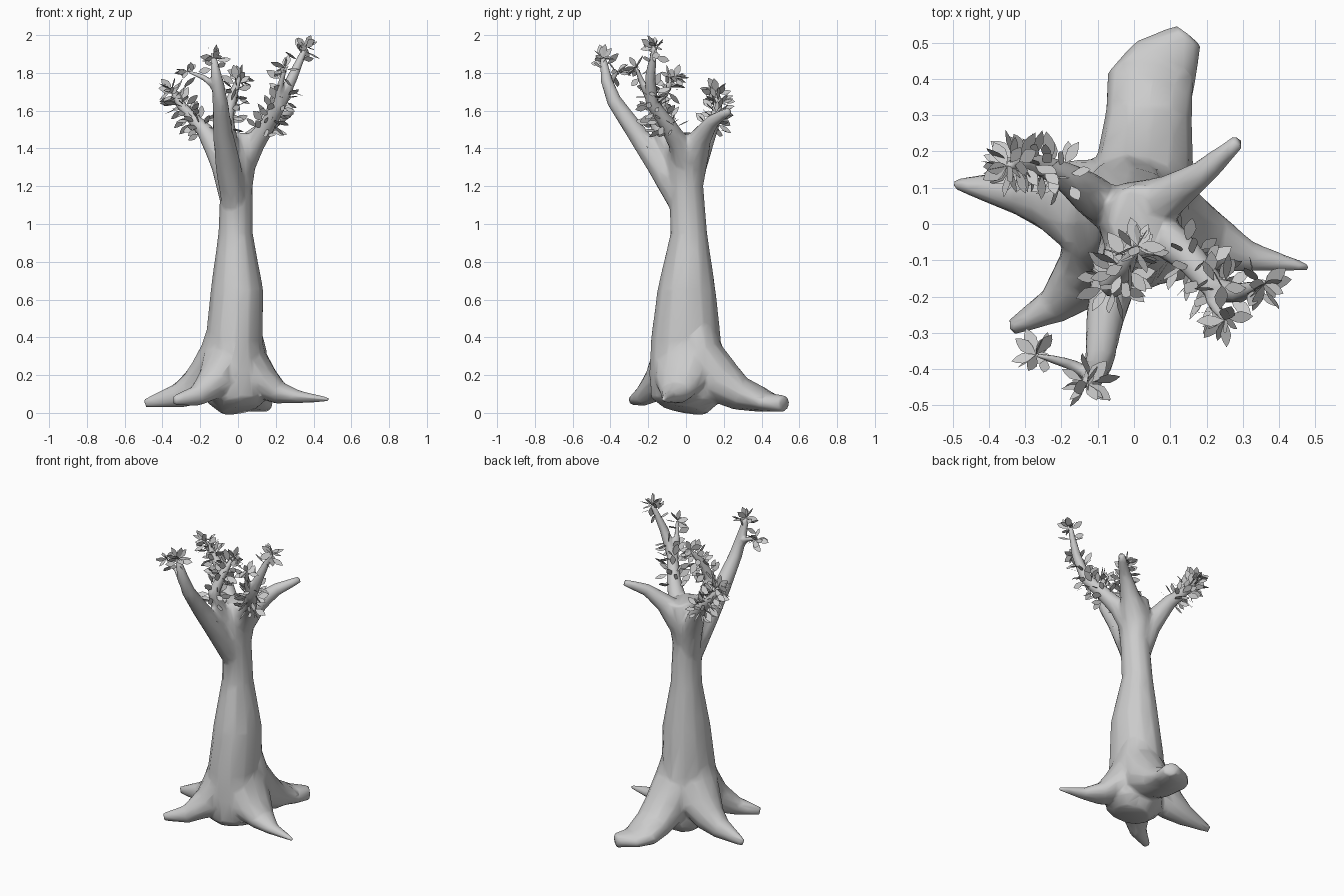
import bpy, bmesh, math, random
from mathutils import Vector

if "Cube" in bpy.data.objects:
    bpy.data.objects.remove(bpy.data.objects["Cube"])
random.seed(7)
Y, Z = Vector((0, 1, 0)), Vector((0, 0, 1))
wood = bmesh.new()


def tube(pts, ref, n=12):
    """Loft elliptical rings along pts = (x, y, z, half width, half height)."""
    c = [Vector(p[:3]) for p in pts]
    rings = []
    for i, p in enumerate(pts):
        t = (c[min(i + 1, len(c) - 1)] - c[max(i - 1, 0)]).normalized()
        side = ref.cross(t).normalized()
        up = t.cross(side)
        ring = []
        for k in range(n):
            a = 2 * math.pi * k / n
            ring.append(wood.verts.new(c[i] + side * p[3] * math.cos(a) + up * p[4] * math.sin(a)))
        rings.append(ring)
    for r, s in zip(rings, rings[1:]):
        for k in range(n):
            wood.faces.new((r[k], r[(k + 1) % n], s[(k + 1) % n], s[k]))
    wood.faces.new(rings[0][::-1])
    wood.faces.new(rings[-1])


def limb(pts):
    tube([(*p, p[3]) for p in pts], Y, 10)


# trunk
tube([(.01, -.01, .015, .1, .12), (0, 0, .07, .165, .185), (-.01, 0, .22, .155, .195),
      (-.02, 0, .38, .152, .187), (-.005, .003, .65, .14, .155), (-.013, .015, .95, .092, .098),
      (-.008, .0, 1.2, .086, .092), (0, .005, 1.36, .098, .115), (.01, .01, 1.48, .08, .1)], Y)

# buttress roots: right, left, front left, back
tube([(.01, 0, .48, .1, .09), (.05, -.01, .29, .15, .1), (.12, -.03, .165, .14, .1),
      (.22, -.055, .105, .085, .06), (.32, -.09, .085, .042, .034), (.485, -.12, .07, .01, .012)], Z)
tube([(-.05, .01, .5, .1, .09), (-.09, .03, .33, .14, .1), (-.15, .055, .2, .13, .115),
      (-.23, .075, .13, .095, .095), (-.32, .09, .09, .065, .065), (-.495, .11, .05, .014, .024)], Z)
tube([(-.04, -.03, .48, .1, .09), (-.07, -.07, .3, .13, .1), (-.12, -.13, .16, .1, .1),
      (-.22, -.225, .09, .052, .055), (-.34, -.287, .065, .022, .026)], Z)
tube([(0, .04, .52, .1, .1), (.015, .08, .33, .14, .11), (.03, .17, .17, .135, .13),
      (.04, .29, .1, .121, .09), (.045, .385, .075, .124, .07), (.085, .44, .055, .105, .05),
      (.15, .52, .048, .045, .044)], Z)

# branches
front = [(-.02, -.03, 1.12, .07), (-.05, -.135, 1.3, .068), (-.08, -.26, 1.48, .054),
         (-.095, -.38, 1.65, .041), (-.11, -.42, 1.76, .033), (-.13, -.44, 1.88, .018)]
front_twig = [(-.11, -.42, 1.72, .024), (-.18, -.385, 1.775, .017), (-.27, -.36, 1.81, .01)]
right = [(.02, 0, 1.3, .07), (.09, -.04, 1.43, .056), (.16, -.1, 1.53, .044),
         (.225, -.18, 1.64, .036), (.29, -.19, 1.78, .029), (.36, -.165, 1.94, .016)]
right_twig = [(.21, -.17, 1.61, .026), (.22, -.22, 1.72, .02), (.25, -.265, 1.83, .012)]
middle = [(-.01, -.03, 1.3, .06), (-.05, -.12, 1.45, .047), (-.06, -.17, 1.57, .037),
          (-.025, -.12, 1.69, .027), (.01, -.06, 1.78, .014)]
left = [(-.03, .01, 1.1, .06), (-.08, .05, 1.31, .063), (-.125, .085, 1.41, .058),
        (-.18, .125, 1.5, .044), (-.25, .16, 1.57, .032), (-.31, .17, 1.64, .026),
        (-.35, .16, 1.71, .014)]
stub = [(.02, .03, 1.36, .095), (.1, .08, 1.46, .058), (.19, .14, 1.545, .038), (.29, .23, 1.6, .022)]
for path in (front, front_twig, right, right_twig, middle, left, stub):
    limb(path)

bmesh.ops.recalc_face_normals(wood, faces=wood.faces)
mesh = bpy.data.meshes.new("tree_wood")
wood.to_mesh(mesh)
tree = bpy.data.objects.new("tree_wood", mesh)
bpy.context.collection.objects.link(tree)
# fuse all limbs into one blended, faceted skin
m = tree.modifiers.new("fuse", 'REMESH')
m.mode, m.voxel_size, m.use_smooth_shade = 'VOXEL', .008, True
m = tree.modifiers.new("blend", 'SMOOTH')
m.factor, m.iterations = .5, 16
m = tree.modifiers.new("facet", 'DECIMATE')
m.ratio = .03

# leaves: flat pointed blades
foliage = bmesh.new()


def rand_vec():
    return Vector([random.uniform(-1, 1) for _ in range(3)])


def leaf(base, direction):
    d = direction.normalized()
    w = d.cross(rand_vec()).normalized()
    size = random.uniform(.06, .085)
    outline = [(0, 0), (.3, .19), (.55, .25), (.8, .15), (1, 0), (.8, -.15), (.55, -.25), (.3, -.19)]
    foliage.faces.new([foliage.verts.new(base + d * size * u + w * size * v) for u, v in outline])


def spray(path, start, end, count, tip):
    """Scatter leaves along path between point indices, plus a tuft at the tip."""
    pts = [Vector(p[:3]) for p in path]
    for j in range(count):
        s = start + (end - start) * (j + random.random()) / count
        i = min(int(s), len(pts) - 2)
        t = (pts[i + 1] - pts[i]).normalized()
        side = t.cross(Y).normalized()
        out = side * math.cos(j * 2.4) + t.cross(side) * math.sin(j * 2.4)
        r = path[i][3] + (path[i + 1][3] - path[i][3]) * (s - i)
        leaf(pts[i].lerp(pts[i + 1], s - i) + out * r * .85, out + t * random.uniform(-.2, .9))
    t = (pts[-1] - pts[-2]).normalized()
    for j in range(tip):
        leaf(pts[-1], t * .35 + rand_vec())


for args in ((front, 4.5, 5, 6, 11), (front_twig, 1.3, 2, 3, 7), (right, 1.6, 3.6, 40, 0),
             (right, 4.5, 5, 7, 10), (right_twig, 1.3, 2, 5, 8), (middle, 1.4, 4, 42, 10),
             (left, 3, 6, 56, 10)):
    spray(*args)
mesh = bpy.data.meshes.new("leaves")
foliage.to_mesh(mesh)
bpy.context.collection.objects.link(bpy.data.objects.new("leaves", mesh))
